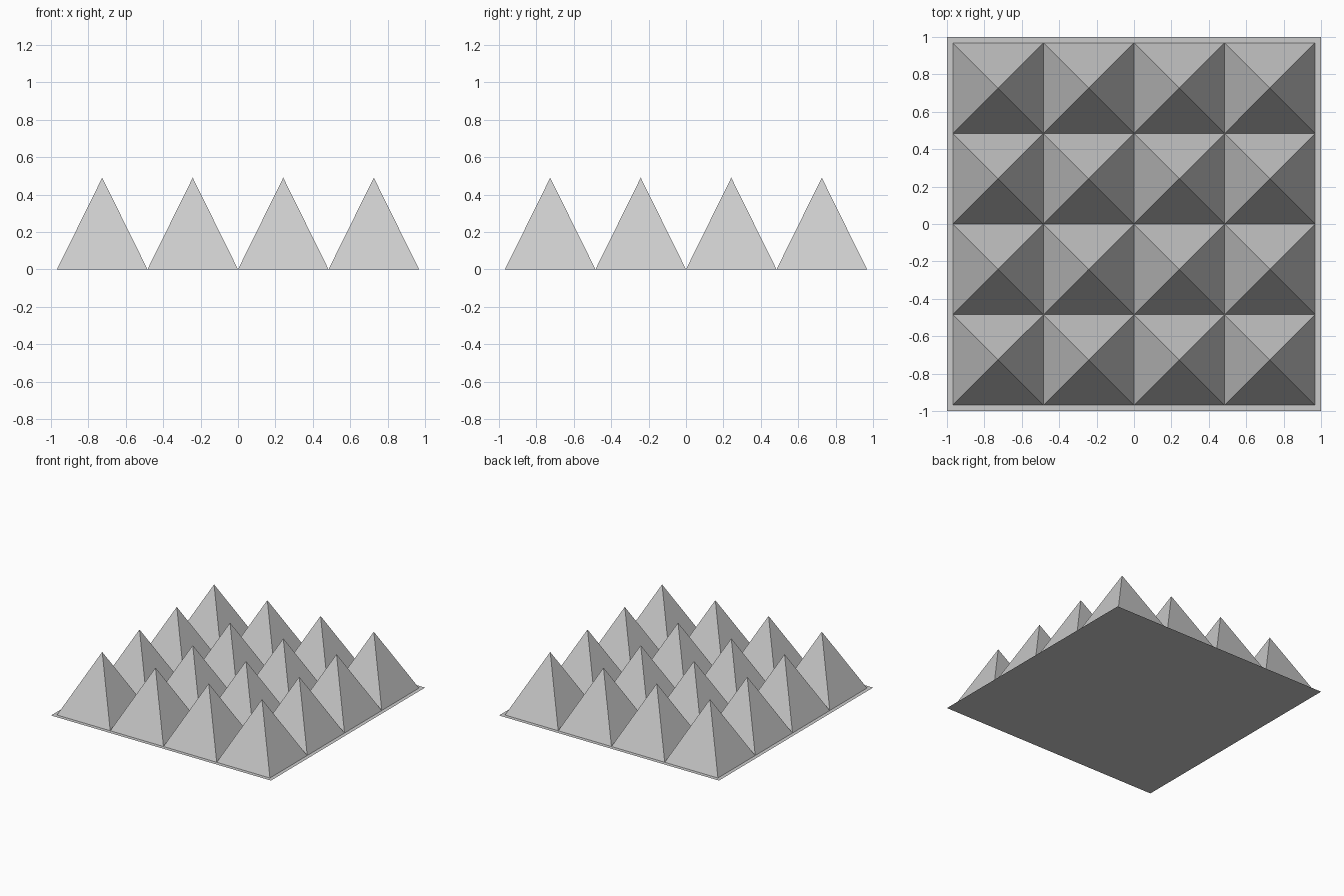
import bpy, math

if "Cube" in bpy.data.objects:
    bpy.data.objects.remove(bpy.data.objects["Cube"])

COUNT, PITCH, HEIGHT = 4, 0.484, 0.49

# thin flat backing sheet
bpy.ops.mesh.primitive_plane_add(size=2, location=(0, 0, 0))
bpy.context.object.name = "base_sheet"


def pyramid(name, x, y):
    """Open four-sided spike with its edges square to the axes."""
    bpy.ops.mesh.primitive_cone_add(
        vertices=4, radius1=PITCH / math.sqrt(2), radius2=0, depth=HEIGHT,
        end_fill_type='NOTHING', location=(x, y, HEIGHT / 2),
        rotation=(0, 0, math.pi / 4))
    bpy.context.object.name = name


# grid of pyramids, touching base to base
for row in range(COUNT):
    for col in range(COUNT):
        x, y = ((i - (COUNT - 1) / 2) * PITCH for i in (col, row))
        pyramid(f"pyramid_{row + 1}_{col + 1}", x, y)
